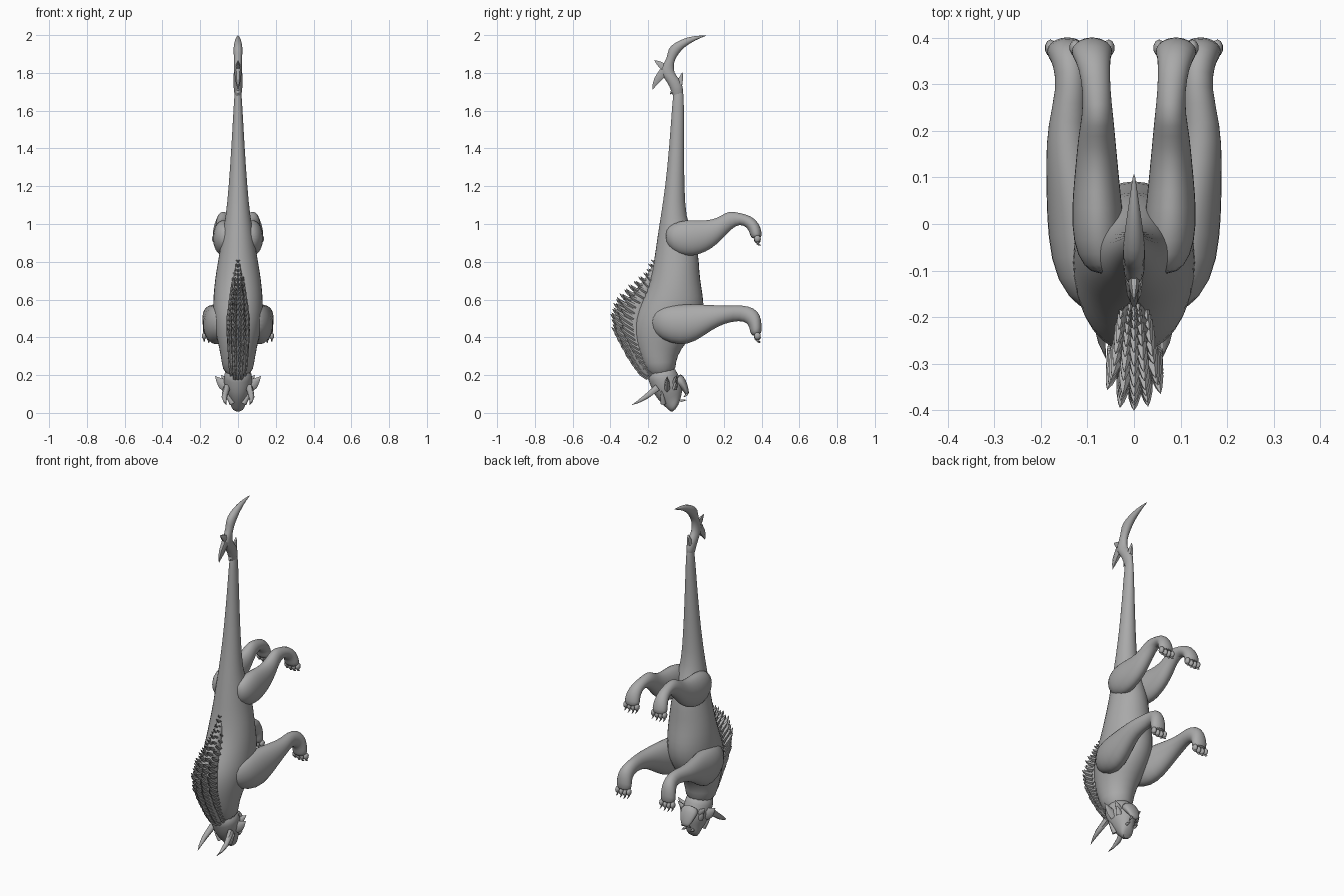
import bpy, bmesh, math, random
from mathutils import Vector

random.seed(4)
grey = bpy.data.materials.new("stone grey")
grey.diffuse_color = (0.4, 0.4, 0.4, 1)


def finish(bm, name, subdiv=0, angle=60):
    bmesh.ops.recalc_face_normals(bm, faces=bm.faces)
    mesh = bpy.data.meshes.new(name)
    bm.to_mesh(mesh)
    bm.free()
    mesh.materials.append(grey)
    ob = bpy.data.objects.new(name, mesh)
    bpy.context.collection.objects.link(ob)
    bpy.ops.object.select_all(action='DESELECT')
    ob.select_set(True)
    bpy.context.view_layer.objects.active = ob
    if subdiv:
        ob.modifiers.new("smooth", 'SUBSURF').levels = subdiv
        ob.modifiers["smooth"].render_levels = subdiv
    bpy.ops.object.shade_smooth_by_angle(angle=math.radians(angle))
    return ob


def loft(name, sections, side=1, n=16, subdiv=1):
    """Oval sections: back edge (y, z), belly edge (y, z), x centre, half width."""
    bm = bmesh.new()
    rings = []
    for y0, z0, y1, z1, xc, hw in sections:
        mid = Vector((side * xc, (y0 + y1) / 2, (z0 + z1) / 2))
        half = Vector((0, (y1 - y0) / 2, (z1 - z0) / 2))
        rings.append([bm.verts.new(mid + half * math.cos(a) + Vector((hw * math.sin(a), 0, 0)))
                      for a in (2 * math.pi * i / n for i in range(n))])
    for a, b in zip(rings, rings[1:]):
        for i in range(n):
            bm.faces.new((a[i], a[(i + 1) % n], b[(i + 1) % n], b[i]))
    bm.faces.new(rings[0])
    bm.faces.new(rings[-1])
    return finish(bm, name, subdiv)


def add_spike(bm, base, tip, rx, ry, bend=(0, 0, 0), n=6):
    """Curved tapering spike, rx across and ry in its other direction."""
    base, tip, bend = Vector(base), Vector(tip), Vector(bend)
    d = (tip - base).normalized()
    u = Vector((1, 0, 0)) if abs(d.x) < 0.8 else Vector((0, 1, 0))
    v = d.cross(u).normalized()
    u = v.cross(d)
    rings = []
    for t, s in ((0, 1), (0.45, 0.75), (0.75, 0.4)):
        c = base.lerp(tip, t) + bend * (4 * t * (1 - t))
        rings.append([bm.verts.new(c + (u * rx * math.cos(a) + v * ry * math.sin(a)) * s)
                      for a in (2 * math.pi * i / n for i in range(n))])
    end = bm.verts.new(tip)
    for a, b in zip(rings, rings[1:]):
        for i in range(n):
            bm.faces.new((a[i], a[(i + 1) % n], b[(i + 1) % n], b[i]))
    for i in range(n):
        bm.faces.new((rings[-1][i], rings[-1][(i + 1) % n], end))
    bm.faces.new(rings[0])


def spikes(name, items):
    bm = bmesh.new()
    for it in items:
        add_spike(bm, *it)
    return finish(bm, name)


# Tail, torso and neck
loft("body_and_tail", [
    (-.065, 1.73, -.015, 1.73, 0, .016), (-.072, 1.65, -.01, 1.65, 0, .022),
    (-.09, 1.4, -.01, 1.4, 0, .036), (-.11, 1.2, -.008, 1.2, 0, .05),
    (-.135, 1.04, 0, 1.03, 0, .066), (-.15, .95, .04, .95, 0, .085),
    (-.165, .85, .07, .84, 0, .1), (-.18, .75, .072, .75, 0, .118),
    (-.205, .66, .085, .66, 0, .13), (-.245, .58, .1, .58, 0, .135),
    (-.28, .5, .09, .49, 0, .135), (-.285, .42, .04, .41, 0, .12),
    (-.27, .34, -.025, .34, 0, .1), (-.24, .26, -.055, .27, 0, .088),
    (-.2, .18, -.05, .21, 0, .075)])

# Head
loft("skull", [
    (-.22, .22, -.06, .25, 0, .07), (-.195, .16, -.045, .21, 0, .078),
    (-.175, .105, -.025, .175, 0, .074), (-.145, .065, -.015, .135, 0, .06),
    (-.115, .035, -.022, .1, 0, .044), (-.09, .012, -.03, .07, 0, .04),
    (-.07, .0, -.04, .04, 0, .028)])
loft("lower_jaw", [
    (-.08, .16, -.03, .22, 0, .055), (-.035, .135, -.0, .175, 0, .05),
    (-.01, .11, .012, .135, 0, .036), (.002, .085, .018, .1, 0, .022)])

sides = (1, -1)
spikes("horns", [((s * .06, -.15, .135), (s * .06, -.29, .04), .02, .02, (s * .012, 0, -.008))
                 for s in sides])
spikes("ears", [((s * .05, -.1, .14), (s * .122, -.1, .195), .038, .018, (0, 0, -.01))
                for s in sides])
spikes("cheek_tufts", [((s * .05, -.06, .13 + k * .03), (s * (.075 + .015 * k), -.05, .17 + k * .03),
                        .02, .015) for s in sides for k in (0, 1)])
spikes("brows", [((s * .03, -.12, .05), (s * .07, -.13, .12), .016, .016) for s in sides])
spikes("teeth", [((s * .026, -.03, .065), (s * .026, .005, .068), .008, .008) for s in sides]
       + [((s * .02, .008, .1), (s * .022, -.015, .082), .007, .007) for s in sides])

# Legs: shoulder or hip, ankle, heel, paw
front_leg = [
    (-.19, .53, -.19, .44, .08, .03), (-.12, .572, -.13, .385, .105, .065),
    (-.02, .577, -.03, .352, .115, .072), (.06, .577, .05, .375, .127, .062),
    (.14, .572, .13, .435, .14, .05), (.22, .567, .2, .473, .145, .042),
    (.3, .572, .285, .49, .133, .033), (.36, .557, .325, .475, .138, .036),
    (.395, .52, .335, .45, .143, .042), (.402, .46, .34, .425, .143, .046),
    (.402, .415, .35, .405, .143, .04)]
hind_leg = [
    (-.11, .97, -.11, .9, .06, .03), (-.07, 1.005, -.07, .85, .075, .05),
    (0, 1.025, 0, .825, .078, .058), (.07, 1.02, .07, .835, .08, .052),
    (.14, 1.022, .14, .87, .08, .045), (.19, 1.047, .195, .922, .08, .04),
    (.23, 1.072, .235, .97, .078, .034), (.285, 1.058, .285, 1.003, .08, .03),
    (.345, 1.045, .325, .98, .085, .034), (.388, 1.005, .335, .955, .09, .041),
    (.402, .955, .34, .94, .09, .046), (.402, .925, .35, .92, .09, .04)]
for label, rows, x, z in (("front", front_leg, .143, .41), ("hind", hind_leg, .09, .925)):
    for s, sname in ((1, "right"), (-1, "left")):
        loft(f"{label}_leg_{sname}", rows, s)
        # Four toes and their claws
        toes = bmesh.new()
        claws = bmesh.new()
        for i in range(4):
            tx = s * x + (i - 1.5) * .024
            drop = .006 if i in (1, 2) else 0
            ball = bmesh.ops.create_uvsphere(toes, u_segments=10, v_segments=6, radius=.015)
            for v in ball["verts"]:
                v.co = Vector((tx, .378, z - .003 - drop)) + Vector((v.co.x * .85, v.co.y * 1.2, v.co.z * 1.3))
            add_spike(claws, (tx, .375, z - .012 - drop), (tx, .398, z - .035 - drop),
                      .006, .008, (0, -.006, -.003))
        finish(toes, f"{label}_toes_{sname}")
        finish(claws, f"{label}_claws_{sname}")

# Mane: crest ridge covered in swept tufts
crest = [
    (-.175, .8, -.14, .78, 0, .015), (-.205, .72, -.16, .7, 0, .025),
    (-.275, .645, -.2, .6, 0, .035), (-.34, .57, -.2, .54, 0, .045),
    (-.36, .48, -.22, .47, 0, .055), (-.345, .4, -.22, .4, 0, .055),
    (-.31, .32, -.2, .33, 0, .05), (-.265, .24, -.18, .27, 0, .045),
    (-.215, .17, -.16, .2, 0, .035)]
loft("mane_crest", crest)
tufts = []
for a, b in zip(crest, crest[1:]):
    for t in (0, .33, .66):
        y, z, w = (a[k] + (b[k] - a[k]) * t for k in (0, 1, 5))
        size = w / .055
        for f in (-.95, -.5, 0, .5, .95):
            x = w * f
            back = .05 * f * f
            r = random.uniform(.8, 1.15)
            tufts.append(((x * .8, y + .03 + back, z - .01),
                          (x * 1.1, y + back - .045 * size * r, z + .05 * size * r),
                          .016 * size + .003, .014 * size + .003, (0, -.008, 0), 5))
spikes("mane_tufts", tufts)

# Tail stinger with barbs
loft("tail_stinger", [
    (-.072, 1.66, -.012, 1.67, 0, .019), (-.085, 1.73, -.012, 1.73, 0, .026),
    (-.125, 1.78, -.035, 1.77, 0, .026), (-.14, 1.81, -.062, 1.8, 0, .023),
    (-.125, 1.845, -.064, 1.84, 0, .022), (-.1, 1.88, -.058, 1.87, 0, .022),
    (-.098, 1.93, -.038, 1.9, 0, .026), (-.06, 1.962, -.01, 1.935, 0, .024),
    (0, 1.988, .035, 1.963, 0, .016), (.05, 1.996, .07, 1.982, 0, .009),
    (.11, 2.0, .11, 1.997, 0, .002)], n=10)
spikes("tail_barbs", [
    ((0, -.115, 1.81), (0, -.178, 1.71), .02, .028, (0, -.008, 0)),
    ((0, -.11, 1.825), (0, -.168, 1.868), .014, .024),
    ((0, -.035, 1.74), (0, -.018, 1.805), .016, .018),
    ((0, -.06, 1.72), (0, -.085, 1.685), .018, .014)])
